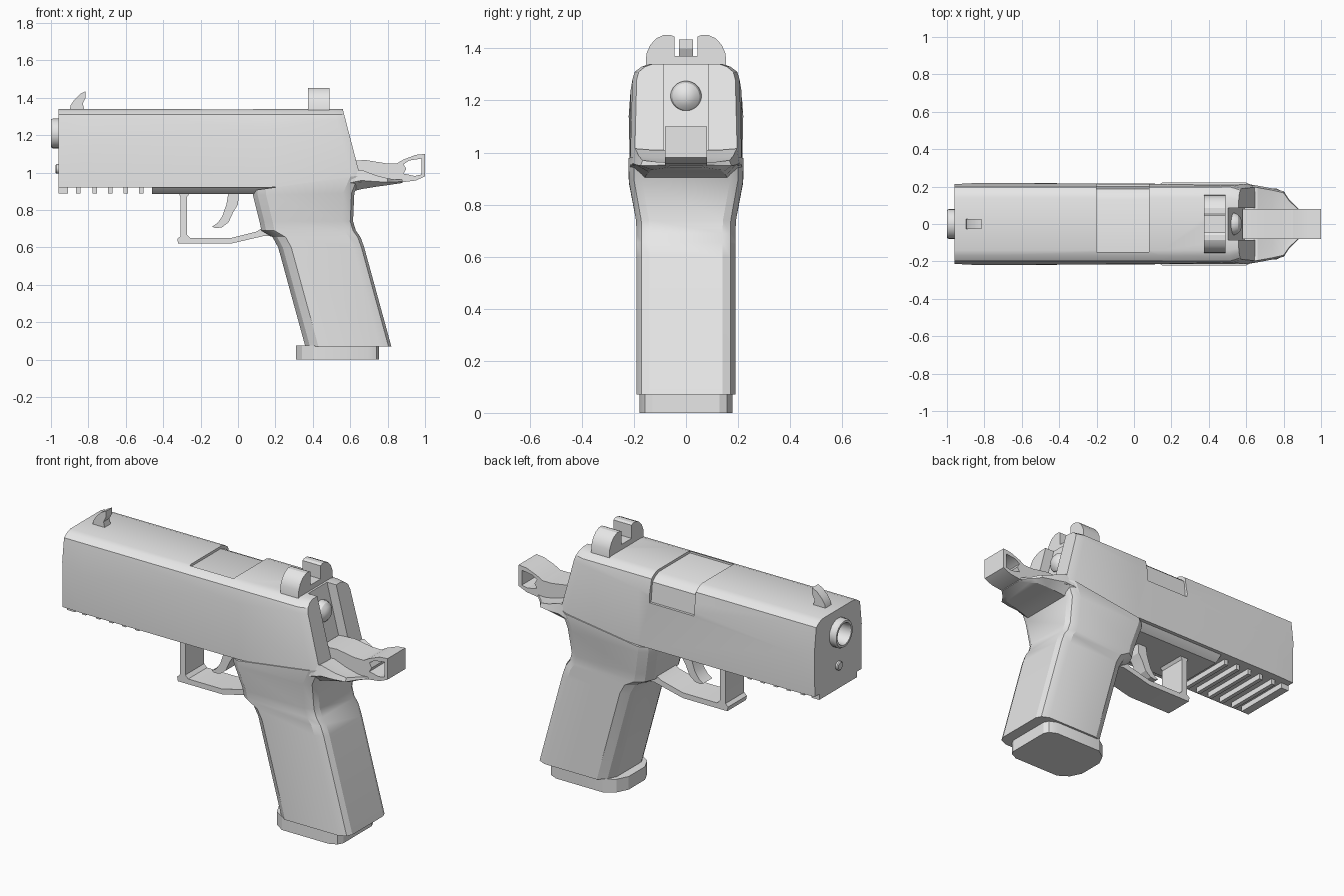
import bpy, bmesh, math

if "Cube" in bpy.data.objects:
    bpy.data.objects.remove(bpy.data.objects["Cube"])

grey = bpy.data.materials.new("light_grey")
grey.diffuse_color = (0.8, 0.8, 0.8, 1)
grey.use_nodes = True
grey.node_tree.nodes["Principled BSDF"].inputs["Base Color"].default_value = grey.diffuse_color


def loft(name, rings):
    """Skin a list of equal-length point rings and cap both ends."""
    bm = bmesh.new()
    vs = [[bm.verts.new(p) for p in r] for r in rings]
    n = len(rings[0])
    for a, b in zip(vs, vs[1:]):
        for i in range(n):
            j = (i + 1) % n
            bm.faces.new((a[i], a[j], b[j], b[i]))
    bm.faces.new(vs[0])
    bm.faces.new(vs[-1])
    bmesh.ops.recalc_face_normals(bm, faces=bm.faces)
    me = bpy.data.meshes.new(name)
    bm.to_mesh(me)
    bm.free()
    me.materials.append(grey)
    ob = bpy.data.objects.new(name, me)
    bpy.context.collection.objects.link(ob)
    return ob


def side_prism(name, pts, hw):
    """Extrude an (x, z) profile across the width."""
    return loft(name, [[(x, y, z) for x, z in pts] for y in (-hw, hw)])


def long_prism(name, pts, x0, x1):
    """Extrude a (y, z) profile along the length."""
    return loft(name, [[(x, y, z) for y, z in pts] for x in (x0, x1)])


def box(name, x0, x1, hw, z0, z1):
    return side_prism(name, [(x0, z0), (x1, z0), (x1, z1), (x0, z1)], hw)


def lathe(name, prof, zc, n=24):
    """Revolve (x, radius) pairs about a lengthwise axis at height zc."""
    return loft(name, [[(x, r * math.cos(2 * math.pi * i / n), zc + r * math.sin(2 * math.pi * i / n))
                        for i in range(n)] for x, r in prof])


def cut(ob, cutter):
    m = ob.modifiers.new("cut", 'BOOLEAN')
    m.operation = 'DIFFERENCE'
    m.object = cutter
    bpy.context.view_layer.objects.active = ob
    bpy.ops.object.modifier_apply(modifier=m.name)
    bpy.data.objects.remove(cutter)


# Slide: lofted along its length, raked at the rear
def slide_ring(xf, low, lhw, brk, bhw, s=1.0):
    half = [(lhw, low), (bhw, brk), (0.197, 1.31), (0.17, 1.33), (0.14, 1.34)]
    pts = half + [(-y, z) for y, z in reversed(half)]
    return [(xf(z), y * s, z) for y, z in pts]


def rear(z):
    return 0.56 + (1.34 - z) * 0.26


slide = loft("slide", [
    slide_ring(lambda z: -0.96, 0.92, 0.21, 1.18, 0.213),
    slide_ring(lambda z: -0.83, 0.92, 0.215, 1.14, 0.22),
    slide_ring(lambda z: 0.15, 0.92, 0.215, 1.238, 0.213),
    slide_ring(lambda z: rear(z) - 0.05, 0.95, 0.215, 1.28, 0.206),
    slide_ring(rear, 0.95, 0.215, 1.28, 0.206, 0.92)])
cut(slide, lathe("bore_cutter", [(-1.1, 0.07), (-0.75, 0.07)], 1.21))
cut(slide, side_prism("channel_cutter", [(0.497, 1.36), (0.9, 1.36), (0.9, 0.98), (0.595, 0.98)], 0.085))
cut(slide, long_prism("port_cutter", [(-0.15, 1.4), (-0.15, 1.326), (0.13, 1.326), (0.165, 1.31),
                                      (0.188, 1.29), (0.2, 1.18), (0.3, 1.18), (0.3, 1.4)], -0.2, 0.08))

# Barrel, guide rod and firing pin
lathe("barrel", [(-0.9, 0.08), (-0.99, 0.08), (-1.0, 0.074), (-1.0, 0.062), (-0.99, 0.058), (-0.78, 0.058)], 1.21)
lathe("guide_rod", [(-0.94, 0.025), (-0.97, 0.025), (-0.975, 0.02)], 1.02, 16)
lathe("firing_pin", [(0.5, 0.06), (0.535, 0.06), (0.555, 0.052), (0.57, 0.035), (0.578, 0.012)], 1.215)

# Sights
side_prism("front_sight", [(-0.9, 1.33), (-0.895, 1.36), (-0.875, 1.39), (-0.845, 1.42),
                           (-0.815, 1.435), (-0.815, 1.4), (-0.83, 1.37), (-0.82, 1.33)], 0.027)
ear = [(0.155, 1.33), (0.152, 1.38), (0.138, 1.412), (0.115, 1.438), (0.085, 1.452),
       (0.06, 1.452), (0.045, 1.445), (0.045, 1.37)]
long_prism("rear_sight", ear + [(-y, z) for y, z in reversed(ear)], 0.375, 0.49)

# Accessory rail teeth and underside of the frame
for x0, x1 in [(-0.96, -0.91)] + [(x, x + 0.024) for x in (-0.865, -0.777, -0.695, -0.613, -0.53)]:
    box("rail_tooth", x0, x1, 0.17, 0.888, 0.925)
under = [(0.2, 0.93), (0.19, 0.915), (0.15, 0.886)]
long_prism("frame_underside", under + [(-y, z) for y, z in reversed(under)], -0.46, 0.2)

# Trigger guard and trigger
side_prism("trigger_guard", [
    (-0.32, 0.9), (-0.308, 0.87), (-0.308, 0.66), (-0.325, 0.645), (-0.32, 0.62), (-0.04, 0.62),
    (0.14, 0.662), (0.25, 0.655), (0.25, 0.72), (0.13, 0.705), (0.1, 0.685), (-0.04, 0.65),
    (-0.255, 0.65), (-0.273, 0.668), (-0.273, 0.87), (-0.25, 0.9)], 0.085)
side_prism("trigger", [
    (-0.05, 0.9), (-0.062, 0.83), (-0.085, 0.765), (-0.11, 0.73), (-0.138, 0.712), (-0.12, 0.703),
    (-0.085, 0.708), (-0.05, 0.735), (-0.025, 0.79), (0.0, 0.83), (0.005, 0.9)], 0.04)


# Grip: rounded sections stacked by height, with a sloping top
def grip_ring(z, x0, x1, hw, slope=0.0, f=1.0):
    half = [(x0, hw - 0.08 * f), (x0 + 0.025 * f, hw - 0.03 * f), (x0 + 0.07 * f, hw),
            (x1 - 0.06, hw), (x1 - 0.015, hw - 0.02), (x1, hw - 0.05)]
    pts = half + [(x, -y) for x, y in reversed(half)]
    return [(x, y, z + slope * (x - x0)) for x, y in pts]


loft("grip", [
    grip_ring(0.07, 0.36, 0.82, 0.19),
    grip_ring(0.6, 0.215, 0.675, 0.19),
    grip_ring(0.655, 0.185, 0.655, 0.19),
    grip_ring(0.69, 0.125, 0.63, 0.19),
    grip_ring(0.74, 0.115, 0.615, 0.192),
    grip_ring(0.88, 0.08, 0.622, 0.219, 0.02),
    grip_ring(0.905, 0.08, 0.66, 0.221, 0.14)])
loft("magazine_base", [grip_ring(z, 0.31, 0.755, 0.178, f=1.3) for z in (0, 0.075)])


# Beavertail: narrowing tang behind the grip
def tang_ring(x, hw, z0, z1):
    half = [(hw * 0.75, z0), (hw, z0 + (z1 - z0) * 0.45), (hw * 0.95, z1), (hw * 0.65, z1 - 0.005)]
    return [(x, y, z) for y, z in half + [(-y, z) for y, z in reversed(half)]]


loft("beavertail", [tang_ring(0.57, 0.22, 0.89, 1.0), tang_ring(0.66, 0.205, 0.912, 1.015),
                    tang_ring(0.74, 0.19, 0.925, 0.985), tang_ring(0.8, 0.175, 0.933, 0.97),
                    tang_ring(0.83, 0.13, 0.938, 0.965), tang_ring(0.88, 0.08, 0.945, 0.962)])

# Hammer with its ring-shaped spur
hammer = side_prism("hammer", [
    (0.58, 1.06), (0.68, 1.068), (0.79, 1.05), (0.85, 1.05), (0.885, 1.07), (0.95, 1.095), (1.0, 1.1),
    (1.0, 0.98), (0.95, 0.958), (0.85, 0.945), (0.72, 0.94), (0.58, 0.96)], 0.08)
cut(hammer, side_prism("spur_cutter", [(0.885, 1.045), (0.915, 1.065), (0.98, 1.075), (0.98, 0.99),
                                       (0.945, 0.982), (0.885, 0.995), (0.9, 1.02)], 0.3))

# Smooth curved surfaces, keep crisp edges
for ob in bpy.data.objects:
    ob.select_set(True)
bpy.context.view_layer.objects.active = hammer
bpy.ops.object.shade_smooth_by_angle(angle=math.radians(25))
